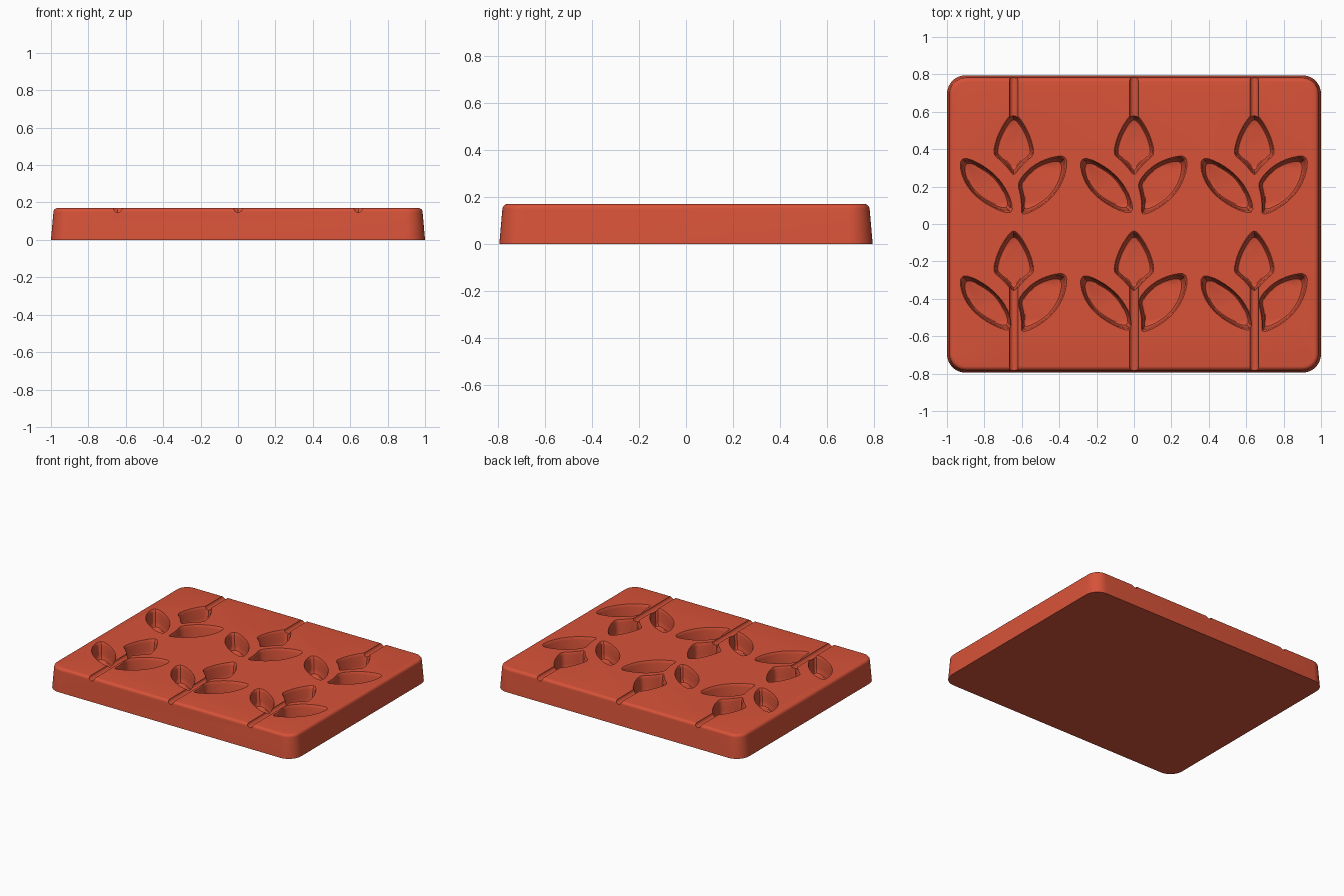
import bpy
import bmesh
from math import sin, cos, pi, radians
from mathutils import Vector

if "Cube" in bpy.data.objects:
    bpy.data.objects.remove(bpy.data.objects["Cube"])

TOP = 0.17
COLUMNS = (-0.643, 0, 0.643)
ROWS = (0, -0.628)

clay = bpy.data.materials.new("terracotta_red")
clay.use_nodes = True
colour = (0.68, 0.085, 0.04, 1)
clay.diffuse_color = colour
clay.node_tree.nodes["Principled BSDF"].inputs["Base Color"].default_value = colour


def loft(bm, rings):
    """Skin a stack of closed rings, listed from bottom to top, and cap both ends."""
    rows = [[bm.verts.new(p) for p in ring] for ring in rings]
    for a, b in zip(rows, rows[1:]):
        for i in range(len(a)):
            j = (i + 1) % len(a)
            bm.faces.new((a[i], a[j], b[j], b[i]))
    bm.faces.new(rows[0][::-1])
    bm.faces.new(rows[-1])


def make_object(name, bm):
    bmesh.ops.recalc_face_normals(bm, faces=bm.faces)
    mesh = bpy.data.meshes.new(name)
    bm.to_mesh(mesh)
    bm.free()
    mesh.materials.append(clay)
    obj = bpy.data.objects.new(name, mesh)
    bpy.context.collection.objects.link(obj)
    return obj


def rounded_rectangle(inset, z, half_x=1.0, half_y=0.795, radius=0.1, steps=10):
    ring = []
    for k, (sx, sy) in enumerate(((1, 1), (-1, 1), (-1, -1), (1, -1))):
        for i in range(steps + 1):
            a = (k + i / steps) * pi / 2
            ring.append((sx * (half_x - radius) + (radius - inset) * cos(a),
                         sy * (half_y - radius) + (radius - inset) * sin(a), z))
    return ring


def outline(arcs, steps=14):
    """Closed outline of quadratic arcs (corner, control), with softened corners."""
    points = []
    for i, (start, control) in enumerate(arcs):
        a, c, b = Vector(start), Vector(control), Vector(arcs[(i + 1) % len(arcs)][0])
        for s in range(steps):
            t = s / steps
            points.append(a * (1 - t) ** 2 + c * 2 * t * (1 - t) + b * t * t)
    for _ in range(3):
        points = [(points[i - 1] + p * 2 + points[(i + 1) % len(points)]) / 4
                  for i, p in enumerate(points)]
    return points


# Tray body with drafted walls and a rounded upper rim
bm = bmesh.new()
rings = [rounded_rectangle(0, 0), rounded_rectangle(0.013, 0.148)]
for i in range(1, 6):
    a = i / 5 * pi / 2
    rings.append(rounded_rectangle(0.013 + 0.022 * (1 - cos(a)), 0.148 + 0.022 * sin(a)))
loft(bm, rings)
tray = make_object("mould_tray", bm)

# Leaf outlines, relative to the column centre
left_leaf = outline([((-0.29, 0.37), (-0.02, 0.285)), ((0.005, 0.04), (-0.31, 0.135))])
right_leaf = outline([((0.29, 0.37), (0.098, 0.36)), ((0.018, 0.215), (0.05, 0.13)),
                      ((0.038, 0.04), (0.29, 0.13))])
petal = outline([((0, 0.605), (-0.098, 0.5)), ((-0.11, 0.37), (-0.045, 0.325)),
                 ((0, 0.255), (0.045, 0.325)), ((0.11, 0.37), (0.098, 0.5))])

# Cavity section: height and scale of the outline
SECTION = ((0.05, 0.76), (0.054, 0.82), (0.068, 0.87), (0.09, 0.895),
           (0.15, 0.94), (0.163, 0.965), (0.17, 1.0), (0.2, 1.0))
bm = bmesh.new()
for x in COLUMNS:
    for y in ROWS:
        for shape in (left_leaf, right_leaf, petal):
            mid = sum(shape, Vector((0, 0))) / len(shape)
            loft(bm, [[(x + q.x, y + q.y, z) for q in (mid + (p - mid) * s for p in shape)]
                      for z, s in SECTION])
leaf_cutter = make_object("leaf_cavities", bm)

# Round-bottomed stem channels running out through the front and back walls
bm = bmesh.new()
for x in COLUMNS:
    for y0, y1 in ((-0.9, -0.335), (0.56, 0.9)):
        loft(bm, [[(x + 0.023 * cos(i * pi / 8), y, TOP + 0.023 * sin(i * pi / 8))
                   for i in range(16)] for y in (y0, y1)])
channel_cutter = make_object("stem_channels", bm)

# Carve the tray and discard the cutters
bpy.context.view_layer.objects.active = tray
tray.select_set(True)
for cutter in (leaf_cutter, channel_cutter):
    cutter.hide_render = True
    cut = tray.modifiers.new(cutter.name, "BOOLEAN")
    cut.operation = "DIFFERENCE"
    cut.solver = "EXACT"
    cut.object = cutter
    bpy.ops.object.modifier_apply(modifier=cut.name)
    bpy.data.objects.remove(cutter)

bpy.ops.object.select_all(action="DESELECT")
tray.select_set(True)
bpy.context.view_layer.objects.active = tray
bpy.ops.object.shade_smooth_by_angle(angle=radians(30))
